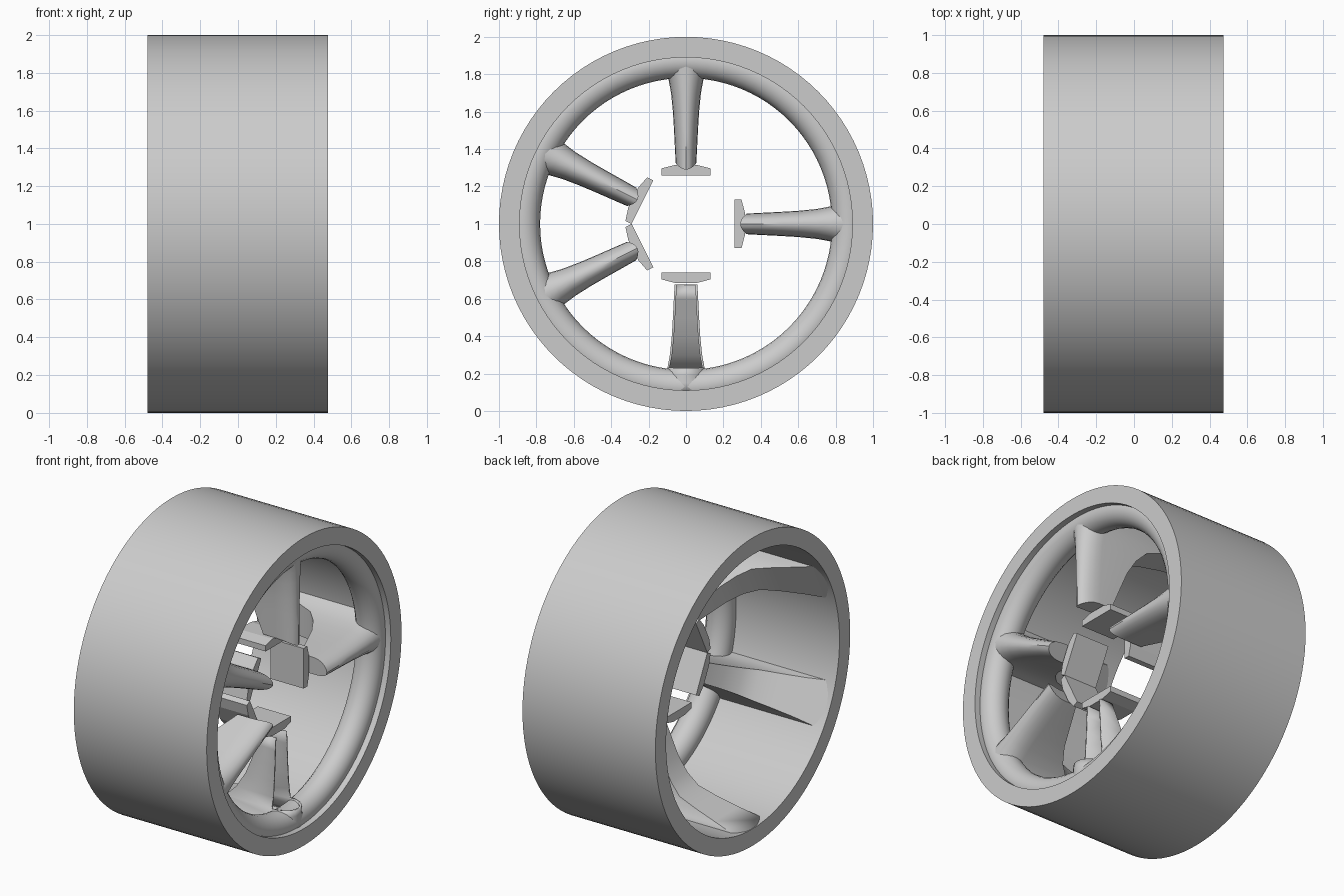
import bpy, bmesh, math
from mathutils import Vector

cube = bpy.data.objects.get("Cube")
if cube:
    bpy.data.objects.remove(cube, do_unlink=True)

grey = bpy.data.materials.new("plain_grey")
grey.use_nodes = True
COLOUR = (0.6, 0.6, 0.6, 1)
grey.diffuse_color = COLOUR
grey.node_tree.nodes["Principled BSDF"].inputs["Base Color"].default_value = COLOUR


def finish(name, bm, angle=35):
    """Turn a bmesh into a smooth-shaded object with sharp edges kept."""
    bmesh.ops.recalc_face_normals(bm, faces=bm.faces)
    mesh = bpy.data.meshes.new(name)
    bm.to_mesh(mesh)
    bm.free()
    mesh.materials.append(grey)
    ob = bpy.data.objects.new(name, mesh)
    bpy.context.collection.objects.link(ob)
    bpy.ops.object.select_all(action='DESELECT')
    ob.select_set(True)
    bpy.context.view_layer.objects.active = ob
    bpy.ops.object.shade_smooth_by_angle(angle=math.radians(angle))
    return ob


def place(x, r, t, a):
    """Point at radius r and sideways offset t on the spoke at angle a."""
    return Vector((x, r * math.cos(a) - t * math.sin(a),
                   1 + r * math.sin(a) + t * math.cos(a)))


def lathe(name, profile, steps=96):
    """Spin a closed (x, r) profile around the wheel axle."""
    bm = bmesh.new()
    rings = [[bm.verts.new(place(x, r, 0, math.tau * i / steps)) for x, r in profile]
             for i in range(steps)]
    n = len(profile)
    for i in range(steps):
        p, q = rings[i], rings[(i + 1) % steps]
        for j in range(n):
            bm.faces.new((p[j], p[(j + 1) % n], q[(j + 1) % n], q[j]))
    return finish(name, bm)


# Rim barrel and the round ring inside its outer mouth
lathe("rim", [(-0.48, 1), (0.475, 1), (0.475, 0.89), (-0.48, 0.89)])
lathe("inner_ring", [(0.35 + 0.09 * math.cos(k * math.tau / 20),
                      0.87 + 0.09 * math.sin(k * math.tau / 20)) for k in range(20)])

# Spoke stations: radius, half width, back edge x
STATIONS = [(0.29, 0.055, 0.22), (0.40, 0.059, 0.19), (0.50, 0.064, 0.15),
            (0.60, 0.07, 0.11), (0.70, 0.08, 0.05), (0.77, 0.093, -0.02),
            (0.81, 0.105, -0.14), (0.85, 0.122, -0.29), (0.895, 0.15, -0.475)]
SIDE_X, FRONT_X, ARC = 0.31, 0.435, 10


def spoke(name, a, open_front=False):
    bm = bmesh.new()
    rings = []
    for k, (r, w, back) in enumerate(STATIONS):
        section = [(back, -w)]
        for i in range(ARC + 1):
            u = math.pi * i / ARC
            section.append((SIDE_X + (FRONT_X - SIDE_X) * math.sin(u), -w * math.cos(u)))
        section.append((back, w))
        # The tip is rounded towards its sides
        rings.append([bm.verts.new(place(x, r + (0.035 * (t / w) ** 2 if k == 0 else 0), t, a))
                      for x, t in section])
    n = ARC + 3
    for k in range(len(rings) - 1):
        p, q = rings[k], rings[k + 1]
        for j in range(n):
            front = 1 <= j <= ARC
            if open_front and front and STATIONS[k][0] < 0.75:
                continue
            bm.faces.new((p[j], p[(j + 1) % n], q[(j + 1) % n], q[j]))
    if not open_front:
        bm.faces.new(rings[0])
    ob = finish(name, bm)
    if open_front:
        wall = ob.modifiers.new("wall", 'SOLIDIFY')
        wall.thickness = 0.012
        wall.offset = 0


def hub_pad(name, a):
    """Flat pad with bevelled shoulders at the inner end of a spoke."""
    outline = [(0.26, -0.13), (0.26, 0.13), (0.297, 0.13), (0.315, 0.06),
               (0.315, -0.06), (0.297, -0.13)]
    bm = bmesh.new()
    ends = [[bm.verts.new(place(x, r, t, a)) for r, t in outline] for x in (0.05, 0.29)]
    for end in ends:
        bm.faces.new(end)
    for j in range(6):
        k = (j + 1) % 6
        bm.faces.new((ends[0][j], ends[0][k], ends[1][k], ends[1][j]))
    finish(name, bm, 10)


# Five unevenly spaced spokes; the lowest one is an open channel
SPOKES = {"back": 0, "top": 90, "front_upper": 153.5, "front_lower": 206.5, "bottom": 270}
for label, degrees in SPOKES.items():
    angle = math.radians(degrees)
    spoke(label + "_spoke", angle, label == "bottom")
    hub_pad(label + "_hub_pad", angle)
